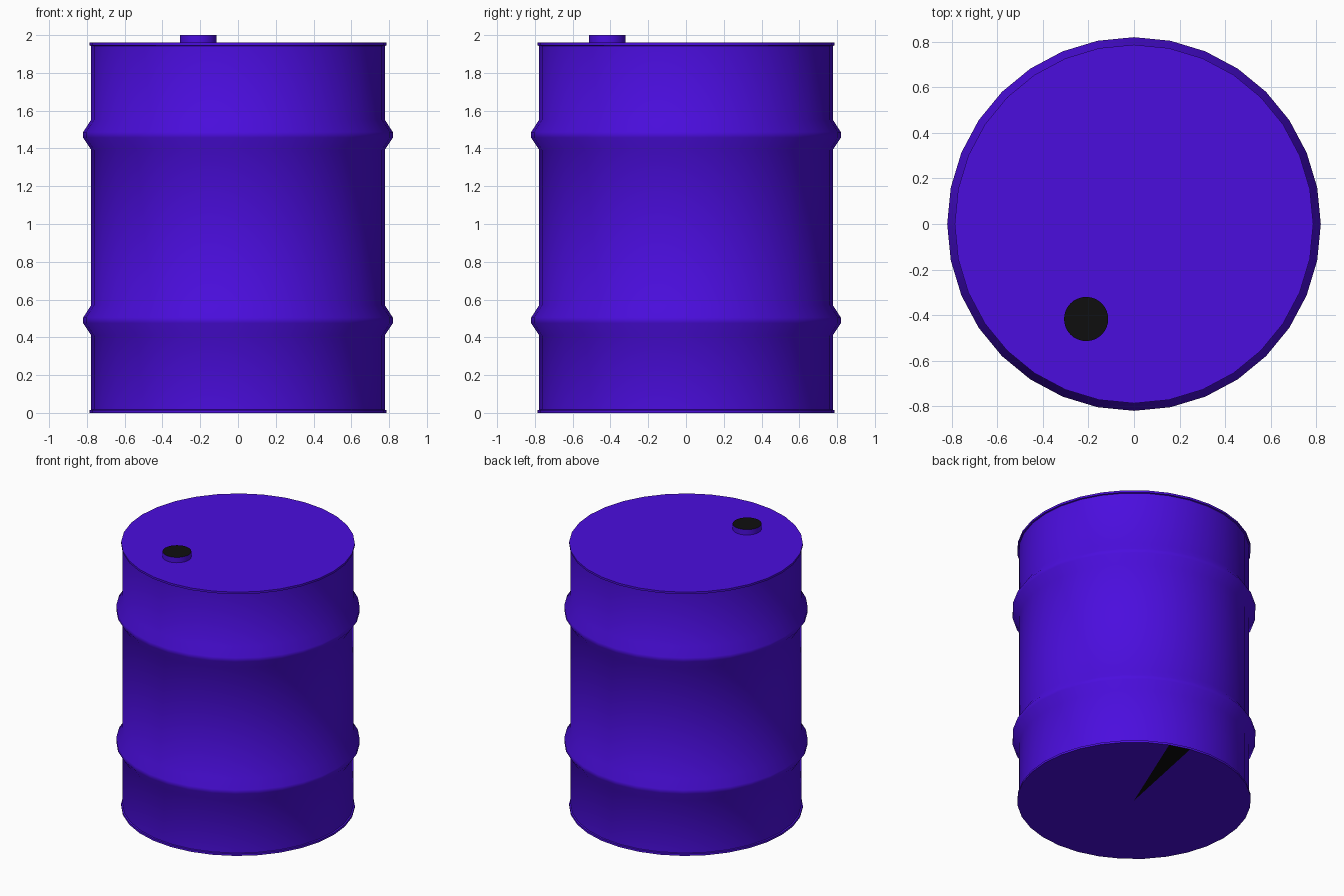
import bpy, bmesh, math

if "Cube" in bpy.data.objects:
    bpy.data.objects.remove(bpy.data.objects["Cube"])

SIDES = 32


def material(name, rgb):
    m = bpy.data.materials.new(name)
    m.diffuse_color = (*rgb, 1)
    m.use_nodes = True
    m.node_tree.nodes["Principled BSDF"].inputs["Base Color"].default_value = m.diffuse_color
    return m


purple = material("purple paint", (0.07, 0.004, 0.73))
black = material("black", (0.0045, 0.0045, 0.0045))


def lathe(name, profile, centre=(0, 0), close_bottom=True):
    """Spin a (radius, z) profile into a closed round part."""
    bm = bmesh.new()
    rings = []
    for r, z in profile:
        rings.append([bm.verts.new((r * math.cos(2 * math.pi * i / SIDES),
                                    r * math.sin(2 * math.pi * i / SIDES), z))
                      for i in range(SIDES)])
    for a, b in zip(rings, rings[1:]):
        for i in range(SIDES):
            j = (i + 1) % SIDES
            bm.faces.new((a[i], a[j], b[j], b[i]))
    bm.faces.new(rings[-1])
    if close_bottom:
        hub = bm.verts.new((0, 0, profile[0][1]))
        for i in range(SIDES):
            bm.faces.new((hub, rings[0][(i + 1) % SIDES], rings[0][i]))
    me = bpy.data.meshes.new(name)
    bm.to_mesh(me)
    bm.free()
    me.materials.append(purple)
    me.materials.append(black)
    ob = bpy.data.objects.new(name, me)
    ob.location = (*centre, 0)
    bpy.context.collection.objects.link(ob)
    bpy.ops.object.select_all(action='DESELECT')
    ob.select_set(True)
    bpy.context.view_layer.objects.active = ob
    bpy.ops.object.shade_smooth_by_angle(angle=math.radians(40))
    return ob


def hoop(z):
    """Raised rolling hoop around the drum wall."""
    return [(0.777, z - 0.08), (0.82, z - 0.015), (0.82, z + 0.015), (0.777, z + 0.08)]


# Drum body with end rims and two rolling hoops
drum = lathe("drum_body",
             [(0.787, 0), (0.787, 0.015), (0.777, 0.017)]
             + hoop(0.49) + hoop(1.472)
             + [(0.777, 1.943), (0.787, 1.945), (0.787, 1.96)])

# Narrow dark mark on the underside
for p in drum.data.polygons:
    angle = math.degrees(math.atan2(p.center.y, p.center.x))
    if p.center.z < 0.001 and 67.5 < angle < 78.75:
        p.material_index = 1

# Filler cap with black top
cap = lathe("filler_cap", [(0.097, 1.955), (0.097, 2.0)], (-0.21, -0.417), False)
for p in cap.data.polygons:
    if p.normal.z > 0.9:
        p.material_index = 1
